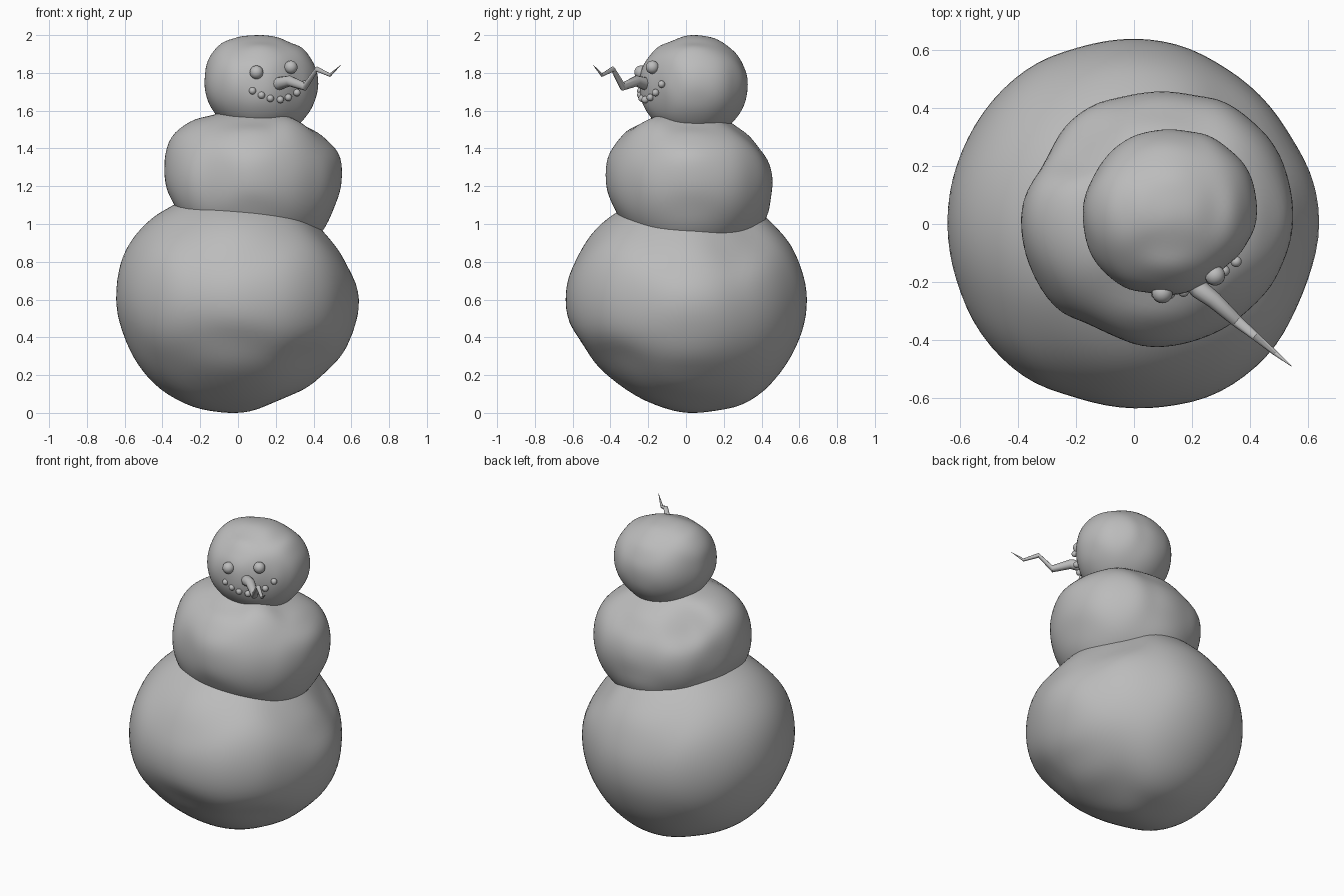
import bpy, bmesh, math
from mathutils import Vector

grey = bpy.data.materials.new("plain grey")
grey.diffuse_color = (0.5, 0.5, 0.5, 1)


def finish(bm, name):
    me = bpy.data.meshes.new(name)
    bm.normal_update()
    bm.to_mesh(me)
    bm.free()
    for p in me.polygons:
        p.use_smooth = True
    me.materials.append(grey)
    ob = bpy.data.objects.new(name, me)
    bpy.context.scene.collection.objects.link(ob)
    return ob


def blend(d, dirs, values):
    """Smooth average of the values around direction d."""
    ws = [1 / (2 - 2 * d.dot(s) + 0.14) ** 3 for s in dirs]
    return sum(w * r for w, r in zip(ws, values)) / sum(ws)


def lumpy_ball(name, c, lo, hi, front, side, top, extra=()):
    """Sphere pushed out to the front, side and top outlines, then fitted to its extents."""
    c = Vector(c)
    pts = [Vector((x, c.y, z)) for x, z in front]
    pts += [Vector((c.x, y, z)) for y, z in side]
    pts += [Vector((x, y, c.z)) for x, y in top]
    pts += [Vector(p) for p in extra]
    dirs = [(p - c).normalized() for p in pts]
    goal = [(p - c).length for p in pts]
    values = goal[:]
    for _ in range(3):      # sharpen the fit softly
        now = [blend(d, dirs, values) for d in dirs]
        values = [v + 0.6 * (g - n) for v, g, n in zip(values, goal, now)]
    bm = bmesh.new()
    bmesh.ops.create_icosphere(bm, subdivisions=5, radius=1)
    for v in bm.verts:
        d = v.co.normalized()
        v.co = c + d * blend(d, dirs, values)
    for i in range(3):
        a = min(v.co[i] for v in bm.verts)
        b = max(v.co[i] for v in bm.verts)
        for v in bm.verts:
            v.co[i] = lo[i] + (v.co[i] - a) / (b - a) * (hi[i] - lo[i])
    return finish(bm, name)


# bottom snowball
lumpy_ball(
    "bottom_ball", (0, 0, 0.6), (-0.645, -0.637, 0), (0.64, 0.64, 1.18),
    [(-0.645, 0.6), (-0.595, 0.86), (-0.48, 1.01), (-0.33, 1.105), (0.45, 0.96), (0.56, 0.81),
     (0.64, 0.61), (0.58, 0.36), (0.425, 0.18), (0.2, 0.06), (-0.07, 0), (-0.25, 0.035),
     (-0.46, 0.17), (-0.585, 0.36)],
    [(-0.635, 0.63), (-0.56, 0.85), (-0.455, 1.0), (-0.365, 1.06), (0.42, 1.03), (0.57, 0.84),
     (0.63, 0.6), (0.53, 0.27), (0.325, 0.06), (0.07, 0), (-0.14, 0.035), (-0.33, 0.13), (-0.52, 0.32)],
    [(0.27, -0.592), (0.08, -0.634), (0.57, -0.27)],
    [(0, 0, 1.18), (-0.46, -0.46, 0.64), (0.46, -0.455, 0.62), (-0.455, 0.455, 0.6),
     (0.435, 0.435, 0.62), (0.3, -0.3, 0.2), (0.4, 0.2, 0.94)])

# middle snowball
lumpy_ball(
    "middle_ball", (0.08, 0.02, 1.23), (-0.39, -0.425, 0.86), (0.55, 0.458, 1.6),
    [(-0.39, 1.325), (-0.353, 1.46), (-0.257, 1.54), (-0.125, 1.58), (0.335, 1.53), (0.456, 1.457),
     (0.546, 1.35), (0.546, 1.235), (0.51, 1.09), (0.45, 0.96), (-0.38, 1.235), (-0.335, 1.105)],
    [(-0.425, 1.235), (-0.42, 1.34), (-0.35, 1.455), (-0.2, 1.555), (-0.37, 1.06), (0.245, 1.53),
     (0.36, 1.43), (0.44, 1.285), (0.445, 1.18), (0.42, 1.03)],
    [(-0.387, -0.03), (-0.325, 0.17), (-0.195, 0.37), (0.105, 0.458), (0.363, 0.386), (0.5, 0.24),
     (0.55, 0.05), (0.5, -0.17), (0.363, -0.327), (0.157, -0.417), (-0.085, -0.38), (-0.31, -0.24)],
    [(0.08, 0.02, 1.6), (0.08, 0.02, 0.86), (-0.15, 0.25, 1.44), (0.34, -0.24, 1.48)])

# head
lumpy_ball(
    "head_ball", (0.12, 0.04, 1.74), (-0.177, -0.245, 1.47), (0.425, 0.327, 2.0),
    [(-0.176, 1.757), (-0.16, 1.865), (-0.097, 1.95), (0, 1.99), (0.087, 2.0), (0.245, 1.975),
     (0.366, 1.905), (0.42, 1.79), (0.408, 1.66), (0.33, 1.535), (-0.165, 1.67), (-0.11, 1.57)],
    [(-0.24, 1.785), (-0.166, 1.92), (-0.06, 1.975), (0.055, 2.0), (0.187, 1.965), (0.293, 1.855),
     (0.32, 1.735), (0.298, 1.615), (0.24, 1.535), (-0.24, 1.68), (-0.18, 1.56)],
    [(-0.177, 0.01), (-0.136, 0.17), (-0.03, 0.286), (0.122, 0.327), (0.294, 0.282), (0.4, 0.17),
     (0.425, 0.045), (0.375, -0.09), (0.31, -0.15), (0.25, -0.2), (0.105, -0.24), (-0.06, -0.2),
     (-0.145, -0.11)],
    [(0.12, 0.04, 1.47)])


# eyes and mouth pebbles
def pebble(name, co, r):
    bm = bmesh.new()
    bmesh.ops.create_uvsphere(bm, u_segments=20, v_segments=12, radius=r)
    bmesh.ops.translate(bm, verts=bm.verts, vec=co)
    finish(bm, name)


pebble("left_eye", (0.098, -0.238, 1.803), 0.036)
pebble("right_eye", (0.28, -0.178, 1.83), 0.035)
mouth = [(0.077, -0.24, 1.705), (0.124, -0.24, 1.682), (0.171, -0.233, 1.665), (0.224, -0.217, 1.658),
         (0.267, -0.19, 1.67), (0.312, -0.162, 1.695), (0.353, -0.13, 1.74)]
for i, p in enumerate(mouth):
    pebble(f"mouth_pebble_{i + 1}", p, 0.019)

# crooked tapering nose: upright rings along a zigzag path
path = [(0.19, -0.185, 1.74, 0.034), (0.225, -0.225, 1.745, 0.034), (0.275, -0.262, 1.757, 0.029),
        (0.355, -0.335, 1.727, 0.021), (0.418, -0.387, 1.82, 0.014), (0.487, -0.445, 1.788, 0.009),
        (0.545, -0.492, 1.842, 0.001)]
across = Vector((0.64, 0.77, 0)).normalized()
bm = bmesh.new()
rings = []
for x, y, z, r in path:
    ring = []
    for k in range(12):
        a = math.tau * k / 12
        ring.append(bm.verts.new(Vector((x, y, z)) + across * r * math.cos(a)
                                 + Vector((0, 0, r * math.sin(a)))))
    rings.append(ring)
for a, b in zip(rings, rings[1:]):
    for k in range(12):
        j = (k + 1) % 12
        bm.faces.new((a[k], a[j], b[j], b[k]))
bm.faces.new(rings[0])
bm.faces.new(rings[-1])
bmesh.ops.recalc_face_normals(bm, faces=bm.faces)
nose = finish(bm, "nose")
bpy.context.view_layer.objects.active = nose
nose.select_set(True)
bpy.ops.object.shade_smooth_by_angle(angle=math.radians(40))
